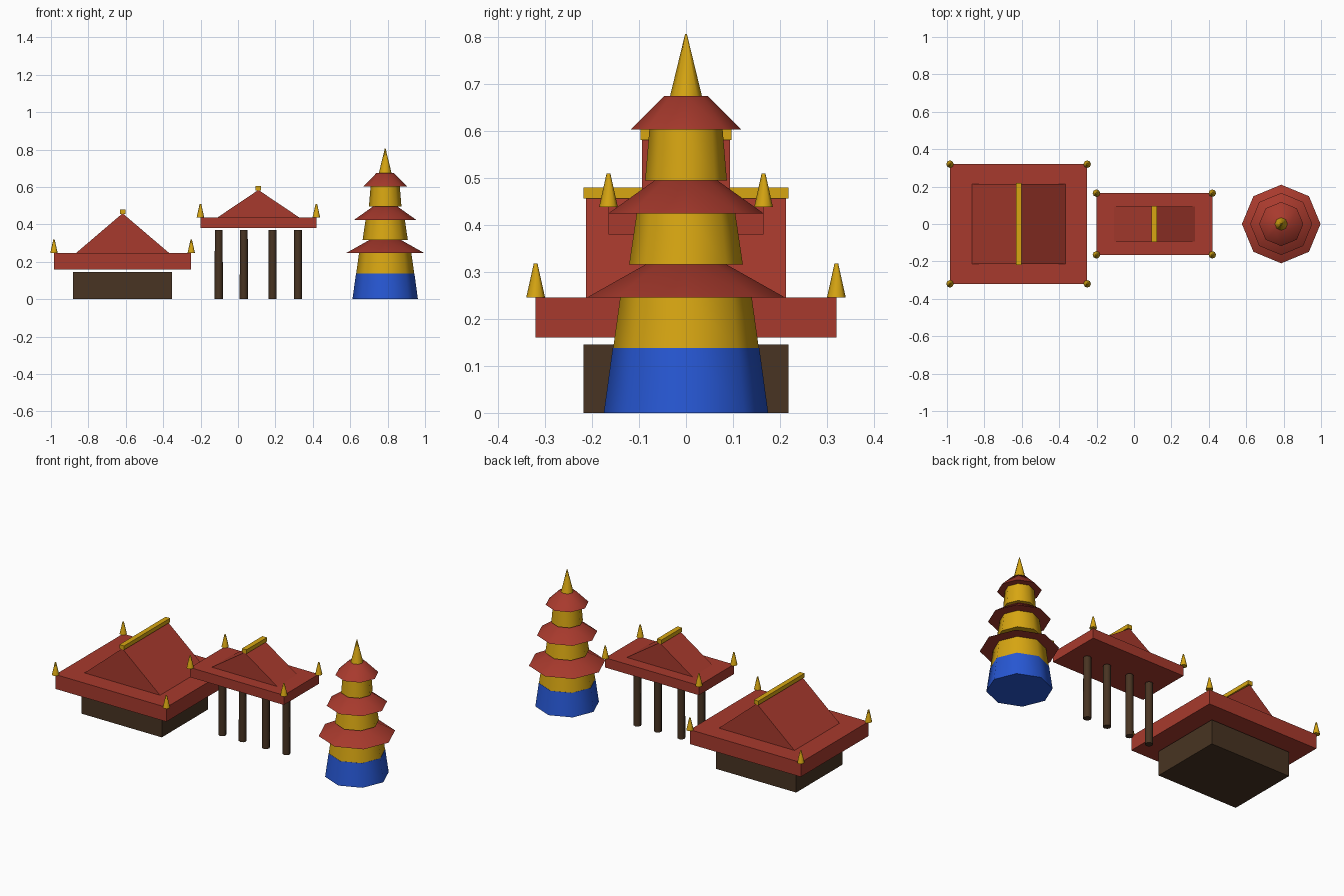
import bpy, bmesh, math
from mathutils import Matrix, Vector

cube = bpy.data.objects.get("Cube")
if cube:
    bpy.data.objects.remove(cube, do_unlink=True)


def material(name, rgb):
    m = bpy.data.materials.new(name)
    m.use_nodes = True
    m.diffuse_color = (*rgb, 1)
    m.node_tree.nodes["Principled BSDF"].inputs["Base Color"].default_value = (*rgb, 1)
    return m


RED = material("roof red", (0.39, 0.042, 0.026))
GOLD = material("gold", (0.68, 0.38, 0.006))
BLUE = material("plinth blue", (0.02, 0.095, 0.65))
BROWN = material("dark timber", (0.065, 0.034, 0.016))


def add_object(name, bm, mat, smooth=False):
    mesh = bpy.data.meshes.new(name)
    bmesh.ops.recalc_face_normals(bm, faces=bm.faces)
    bm.to_mesh(mesh)
    bm.free()
    mesh.materials.append(mat)
    ob = bpy.data.objects.new(name, mesh)
    bpy.context.collection.objects.link(ob)
    if smooth:
        bpy.ops.object.select_all(action='DESELECT')
        ob.select_set(True)
        bpy.context.view_layer.objects.active = ob
        bpy.ops.object.shade_smooth_by_angle(angle=math.radians(50))
    return ob


def box(name, mat, x, half_x, half_y, z0, z1):
    bm = bmesh.new()
    place = Matrix.Translation((x, 0, (z0 + z1) / 2))
    size = Matrix.Diagonal((2 * half_x, 2 * half_y, z1 - z0, 1))
    bmesh.ops.create_cube(bm, size=1, matrix=place @ size)
    return add_object(name, bm, mat)


def frustum(name, mat, x, y, z0, z1, r0, r1):
    bm = bmesh.new()
    bmesh.ops.create_cone(bm, cap_ends=True, segments=8, radius1=r0, radius2=r1,
                          depth=z1 - z0, matrix=Matrix.Translation((x, y, (z0 + z1) / 2)))
    return add_object(name, bm, mat, smooth=True)


def gable(name, mat, x, half_x, half_y, z0, z1):
    # triangle profile extruded along y
    bm = bmesh.new()
    profile = [(x - half_x, z0), (x + half_x, z0), (x, z1)]
    face = bm.faces.new([bm.verts.new((px, -half_y, pz)) for px, pz in profile])
    out = bmesh.ops.extrude_face_region(bm, geom=[face])
    moved = [v for v in out["geom"] if isinstance(v, bmesh.types.BMVert)]
    bmesh.ops.translate(bm, verts=moved, vec=Vector((0, 2 * half_y, 0)))
    return add_object(name, bm, mat)


def roof(name, x, eave, gable_size, ridge_half_y, z0, z1, top):
    # eave slab, gable, ridge beam and four corner finials
    box(name + "_eave", RED, x, *eave, z0, z1)
    gable(name + "_gable", RED, x, *gable_size, z1, top)
    box(name + "_ridge", GOLD, x, 0.015, ridge_half_y, top - 0.003, top + 0.021)
    for sx, side in ((1, "left"), (-1, "right")):
        for sy, end in ((-1, "front"), (1, "back")):
            frustum(f"{name}_finial_{end}_{side}", GOLD, x + sx * eave[0], sy * eave[1],
                    z1, z1 + 0.072, 0.02, 0.004)


# Hall
HALL_X = -0.617
box("hall_base", BROWN, HALL_X, 0.265, 0.218, 0, 0.146)
roof("hall", HALL_X, (0.367, 0.32), (0.25, 0.213), 0.218, 0.16, 0.246, 0.459)

# Open gate on a row of four posts
GATE_X = 0.109
roof("gate", GATE_X, (0.31, 0.165), (0.217, 0.094), 0.097, 0.38, 0.438, 0.584)
for i, offset in enumerate((-0.212, -0.078, 0.076, 0.212)):
    frustum(f"gate_post_{i + 1}", BROWN, GATE_X + offset, 0, 0, 0.37, 0.022, 0.021)

# Pagoda: plinth, three storeys with eaves, spire
TOWER_X = 0.787
frustum("tower_plinth", BLUE, TOWER_X, 0, 0, 0.138, 0.175, 0.156)
storeys = [(0.138, 0.246, 0.155, 0.14, 0.21),
           (0.316, 0.424, 0.121, 0.105, 0.166),
           (0.495, 0.603, 0.087, 0.078, 0.118)]
for i, (z0, z1, r0, r1, eave_r) in enumerate(storeys):
    frustum(f"tower_storey_{i + 1}", GOLD, TOWER_X, 0, z0, z1, r0, r1)
    frustum(f"tower_eave_{i + 1}", RED, TOWER_X, 0, z1, z1 + 0.071, eave_r, eave_r * 0.4)
frustum("tower_spire", GOLD, TOWER_X, 0, 0.674, 0.806, 0.034, 0.002)
